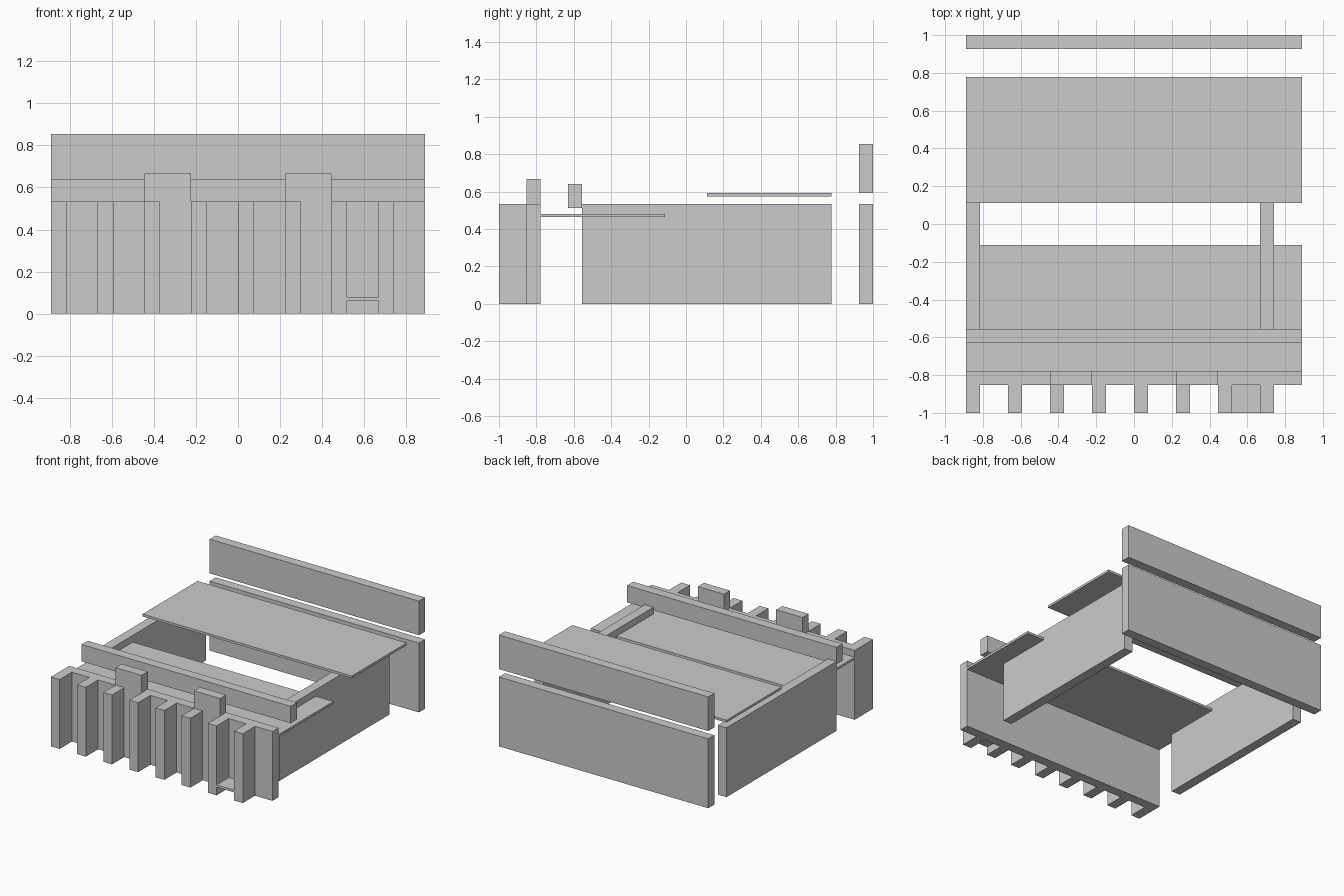
import bpy, bmesh

if "Cube" in bpy.data.objects:
    bpy.data.objects.remove(bpy.data.objects["Cube"])

U = 2 / 27   # wall thickness, the module of the whole model
X = 12 * U   # half width
H = 0.533    # wall height


def prism(name, pts, y0, y1):
    """Extrude an x-z outline from y0 to y1."""
    bm = bmesh.new()
    face = bm.faces.new([bm.verts.new((x, y0, z)) for x, z in pts])
    ext = bmesh.ops.extrude_face_region(bm, geom=[face])
    verts = [v for v in ext["geom"] if isinstance(v, bmesh.types.BMVert)]
    bmesh.ops.translate(bm, verts=verts, vec=(0, y1 - y0, 0))
    bmesh.ops.recalc_face_normals(bm, faces=bm.faces)
    me = bpy.data.meshes.new(name)
    bm.to_mesh(me)
    bm.free()
    ob = bpy.data.objects.new(name, me)
    bpy.context.collection.objects.link(ob)
    return ob


def box(name, x0, x1, y0, y1, z0, z1):
    return prism(name, [(x0, z0), (x1, z0), (x1, z1), (x0, z1)], y0, y1)


# Front wall with two raised blocks along its top edge
top = 0.667
prism("front_wall", [(-X, 0), (X, 0), (X, H),
                     (6 * U, H), (6 * U, top), (3 * U, top), (3 * U, H),
                     (-3 * U, H), (-3 * U, top), (-6 * U, top), (-6 * U, H),
                     (-X, H)], -11.5 * U, -10.5 * U)

# Row of vertical ribs on the front
for i in range(8):
    x = -X + 3 * U * i
    box(f"front_rib_{i + 1}", x, x + U, -1, -11.5 * U, 0, H)

# Small shelf between the last two ribs
box("front_shelf", 7 * U, 9 * U, -1, -11.5 * U, 0.062, 0.08)

# Side walls
box("left_wall", -X, -X + U, -7.5 * U, 10.5 * U, 0, H)
box("right_wall", 9 * U, 10 * U, -7.5 * U, 10.5 * U, 0, H)

# Thin horizontal decks
box("front_deck", -X, X, -10.5 * U, -1.5 * U, 0.463, 0.481)
box("rear_deck", -X, X, 1.5 * U, 10.5 * U, 0.573, 0.591)

# Parapet bar above the front deck
box("front_parapet", -X, X, -8.5 * U, -7.5 * U, 0.511, 0.641)

# Back wall and the separate panel above it
box("back_wall", -X, X, 12.5 * U, 1, 0, H)
box("back_parapet", -X, X, 12.5 * U, 1, 0.593, 0.855)
